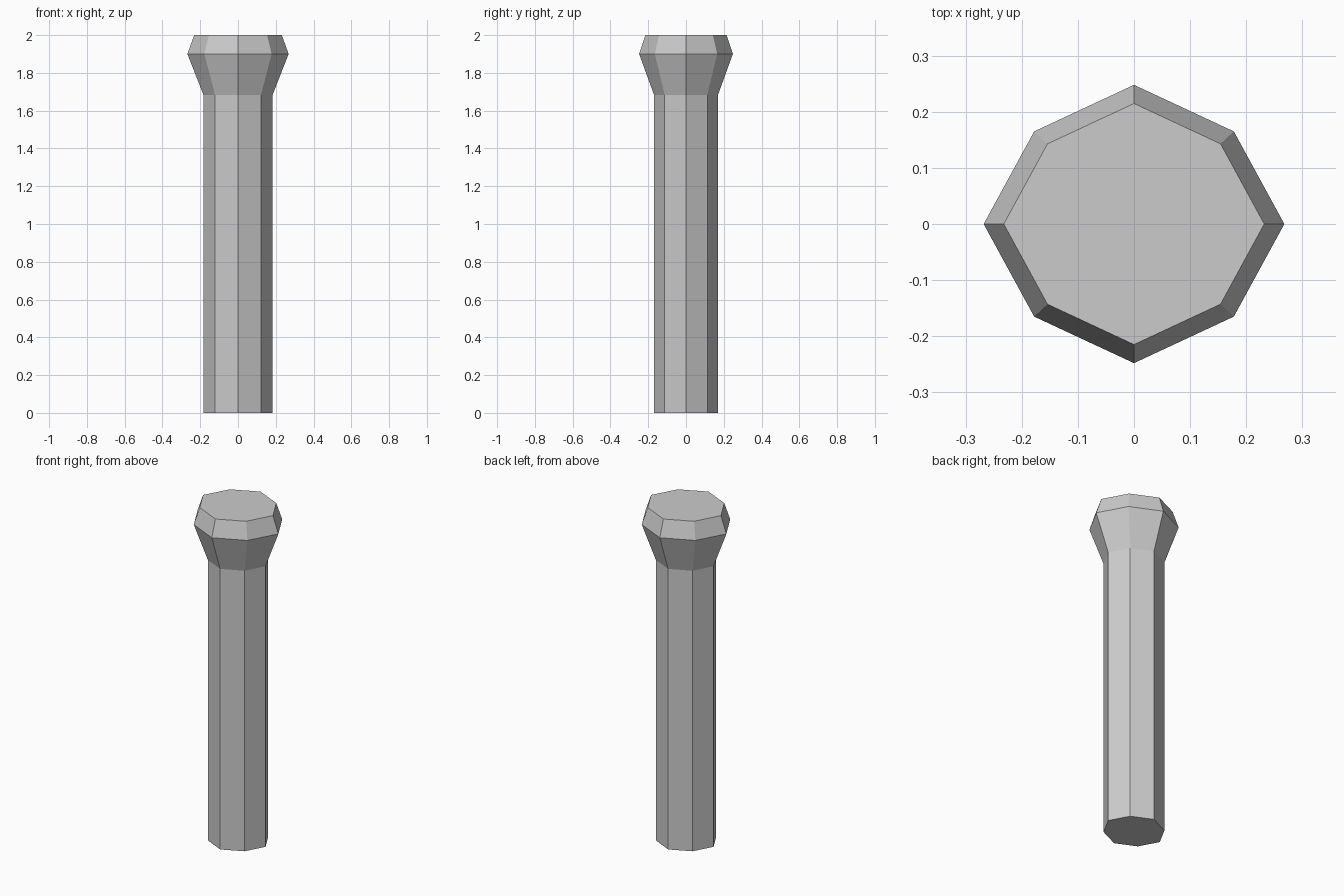
import bpy, bmesh

if "Cube" in bpy.data.objects:
    bpy.data.objects.remove(bpy.data.objects["Cube"])

# Eight-sided outline of the widest ring, mirrored from one quadrant
AX, AY, DX, DY = 0.268, 0.248, 0.178, 0.165
outline = [(AX, 0), (DX, DY), (0, AY), (-DX, DY),
           (-AX, 0), (-DX, -DY), (0, -AY), (DX, -DY)]

# (height, scale of the outline): shaft, flare, chamfered cap
levels = [(0.0, 0.682), (1.683, 0.682), (1.90, 1.0), (2.0, 0.866)]

bm = bmesh.new()
rings = [[bm.verts.new((x * s, y * s, z)) for x, y in outline] for z, s in levels]

# Side walls between neighbouring rings
n = len(outline)
for low, high in zip(rings, rings[1:]):
    for i in range(n):
        j = (i + 1) % n
        bm.faces.new((low[i], low[j], high[j], high[i]))

# Flat ends
bm.faces.new(rings[0][::-1])
bm.faces.new(rings[-1])

mesh = bpy.data.meshes.new("flared_post")
bm.to_mesh(mesh)
bm.free()
post = bpy.data.objects.new("flared_post", mesh)
bpy.context.collection.objects.link(post)
